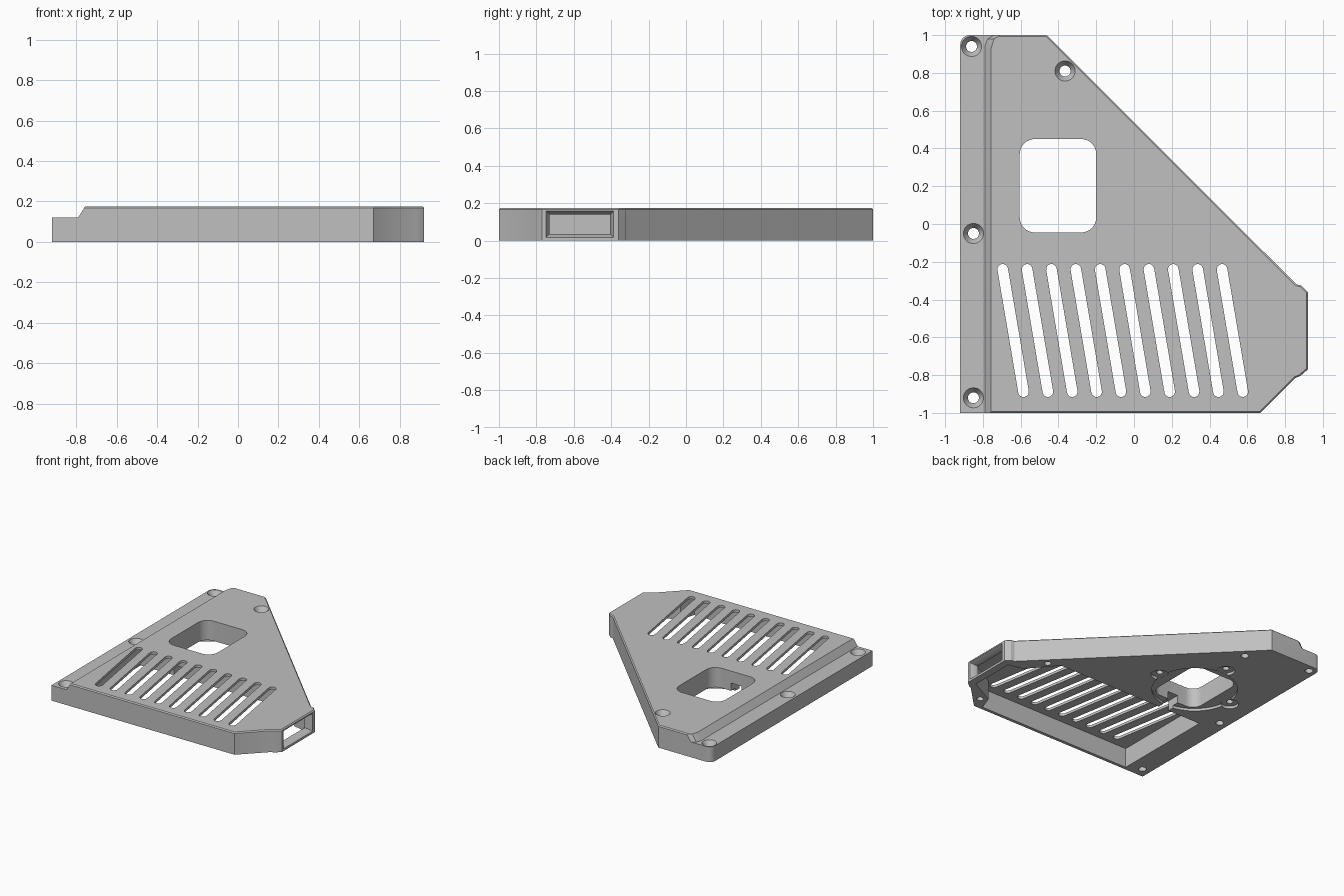
import bpy, bmesh
from math import pi, cos, sin, atan2

cube = bpy.data.objects.get("Cube")
if cube:
    bpy.data.objects.remove(cube, do_unlink=True)

TOP, LEDGE, CEILING = 0.175, 0.12, 0.155

grey = bpy.data.materials.new("matte grey")
grey.use_nodes = True
grey.diffuse_color = (0.53, 0.53, 0.53, 1)
grey.node_tree.nodes["Principled BSDF"].inputs["Base Color"].default_value = grey.diffuse_color


def loft(name, low, high, z0, z1, bevel=0):
    """Solid between two outlines with equal point counts."""
    bm = bmesh.new()
    a = [bm.verts.new((x, y, z0)) for x, y in low]
    b = [bm.verts.new((x, y, z1)) for x, y in high]
    bm.faces.new(a)
    lid = bm.faces.new(b)
    n = len(a)
    for i in range(n):
        bm.faces.new((a[i], a[(i + 1) % n], b[(i + 1) % n], b[i]))
    bmesh.ops.recalc_face_normals(bm, faces=bm.faces)
    if bevel:
        bmesh.ops.bevel(bm, geom=list(lid.edges), offset=bevel, segments=1, affect='EDGES')
    mesh = bpy.data.meshes.new(name)
    bm.to_mesh(mesh)
    bm.free()
    mesh.materials.append(grey)
    ob = bpy.data.objects.new(name, mesh)
    bpy.context.collection.objects.link(ob)
    return ob


def prism(name, pts, z0, z1, bevel=0):
    return loft(name, pts, pts, z0, z1, bevel)


def arc(cx, cy, r, start, end, steps):
    return [(cx + r * cos(start + (end - start) * i / steps),
             cy + r * sin(start + (end - start) * i / steps)) for i in range(steps + 1)]


def circle(cx, cy, r, n=32):
    return arc(cx, cy, r, 0, 2 * pi, n)[:-1]


def rounded_rect(x0, x1, y0, y1, r):
    pts = []
    corners = [(x1 - r, y1 - r), (x0 + r, y1 - r), (x0 + r, y0 + r), (x1 - r, y0 + r)]
    for k, (cx, cy) in enumerate(corners):
        pts += arc(cx, cy, r, k * pi / 2, (k + 1) * pi / 2, 8)
    return pts


def capsule(x0, y0, x1, y1, r):
    a = atan2(y1 - y0, x1 - x0)
    return arc(x1, y1, r, a - pi / 2, a + pi / 2, 8) + arc(x0, y0, r, a + pi / 2, a + 3 * pi / 2, 8)


# Main plate with its rounded back corner and outlet neck
outline = [(-0.92, -1), (0.67, -1), (0.855, -0.815), (0.88, -0.805), (0.92, -0.77),
           (0.92, -0.36), (0.885, -0.325), (0.86, -0.32), (-0.46, 1)]
outline += arc(-0.87, 0.95, 0.05, pi / 2, pi, 8)
body = prism("cover_plate", outline, 0, TOP, 0.008)


def cut(tool):
    mod = body.modifiers.new("cut", 'BOOLEAN')
    mod.operation = 'DIFFERENCE'
    mod.solver = 'EXACT'
    mod.object = tool
    bpy.context.view_layer.objects.active = body
    bpy.ops.object.modifier_apply(modifier=mod.name)
    bpy.data.objects.remove(tool, do_unlink=True)


# Low mounting ledge with sloped riser
ledge_low = [(-1.1, -1.1), (-0.79, -1.1), (-0.79, 0.94), (-0.775, 0.98), (-0.74, 1.002), (-0.74, 1.1), (-1.1, 1.1)]
ledge_high = [(-1.1, -1.1), (-0.755, -1.1), (-0.755, 0.93), (-0.74, 0.98), (-0.70, 1.002), (-0.70, 1.1), (-1.1, 1.1)]
cut(loft("ledge_cutter", ledge_low, ledge_high, LEDGE, TOP + 0.002))

# Air chamber open at the underside
chamber = [(-0.74, -0.975), (0.61, -0.975), (0.65, -0.86), (0.86, -0.75), (0.86, -0.39),
           (0.74, -0.36), (0.56, -0.15), (-0.74, -0.15)]
cut(prism("chamber_cutter", chamber, -0.1, CEILING))


# Side outlet: flared mouth and straight throat, drawn flat then turned to face +x
def outlet(name, y0, y1, z0, z1, inset, xa, xb):
    wide = [(y0, z0), (y1, z0), (y1, z1), (y0, z1)]
    slim = [(y0 + inset, z0 + inset), (y1 - inset, z0 + inset), (y1 - inset, z1 - inset), (y0 + inset, z1 - inset)]
    ob = loft(name, slim, wide, xa, xb)
    for v in ob.data.vertices:
        v.co = (v.co.z, v.co.x, v.co.y)
    return ob


cut(outlet("throat_cutter", -0.73, -0.405, 0.035, 0.14, 0, 0.8, 0.95))
cut(outlet("mouth_cutter", -0.75, -0.385, 0.015, 0.16, 0.02, 0.885, 0.925))

# Row of slanted vent slots
for i in range(10):
    x = -0.695 + 0.129 * i
    cut(prism("slot_cutter", capsule(x, -0.24, x + 0.11, -0.888, 0.028), 0.1, 0.3))

# Window with a shallow round seat, screw ears and cable channel below
WX, WY = -0.4, 0.205
cut(prism("seat_cutter", circle(WX, WY, 0.31, 48), -0.1, 0.02))
for dx, dy in ((1, 0), (-1, 0), (0, 1)):
    ex, ey = WX + 0.33 * dx, WY + 0.35 * dy
    cut(prism("ear_cutter", circle(ex, ey, 0.065), -0.1, 0.021))
    cut(prism("ear_hole_cutter", circle(ex, ey, 0.024, 20), -0.1, 0.09))
cut(prism("window_cutter", rounded_rect(-0.605, -0.2, -0.045, 0.45, 0.08), -0.1, 0.3))
cut(prism("channel_cutter", [(-0.45, -0.2), (-0.36, -0.2), (-0.36, 0), (-0.45, 0)], -0.1, 0.08))

# Countersunk through holes
for x, y, z in ((-0.86, 0.94, LEDGE), (-0.85, -0.05, LEDGE), (-0.85, -0.92, LEDGE), (-0.365, 0.81, TOP)):
    cut(prism("screw_cutter", circle(x, y, 0.029), -0.1, 0.3))
    cut(loft("sink_cutter", circle(x, y, 0.029), circle(x, y, 0.054), z - 0.04, z + 0.001))

# Blind fixing holes beside the outlet
for x, y in ((0.655, -0.19), (0.70, -0.895)):
    cut(prism("blind_cutter", circle(x, y, 0.025, 20), -0.1, 0.1))

bpy.ops.object.select_all(action='DESELECT')
body.select_set(True)
bpy.context.view_layer.objects.active = body
bpy.ops.object.shade_smooth_by_angle(angle=0.5)
